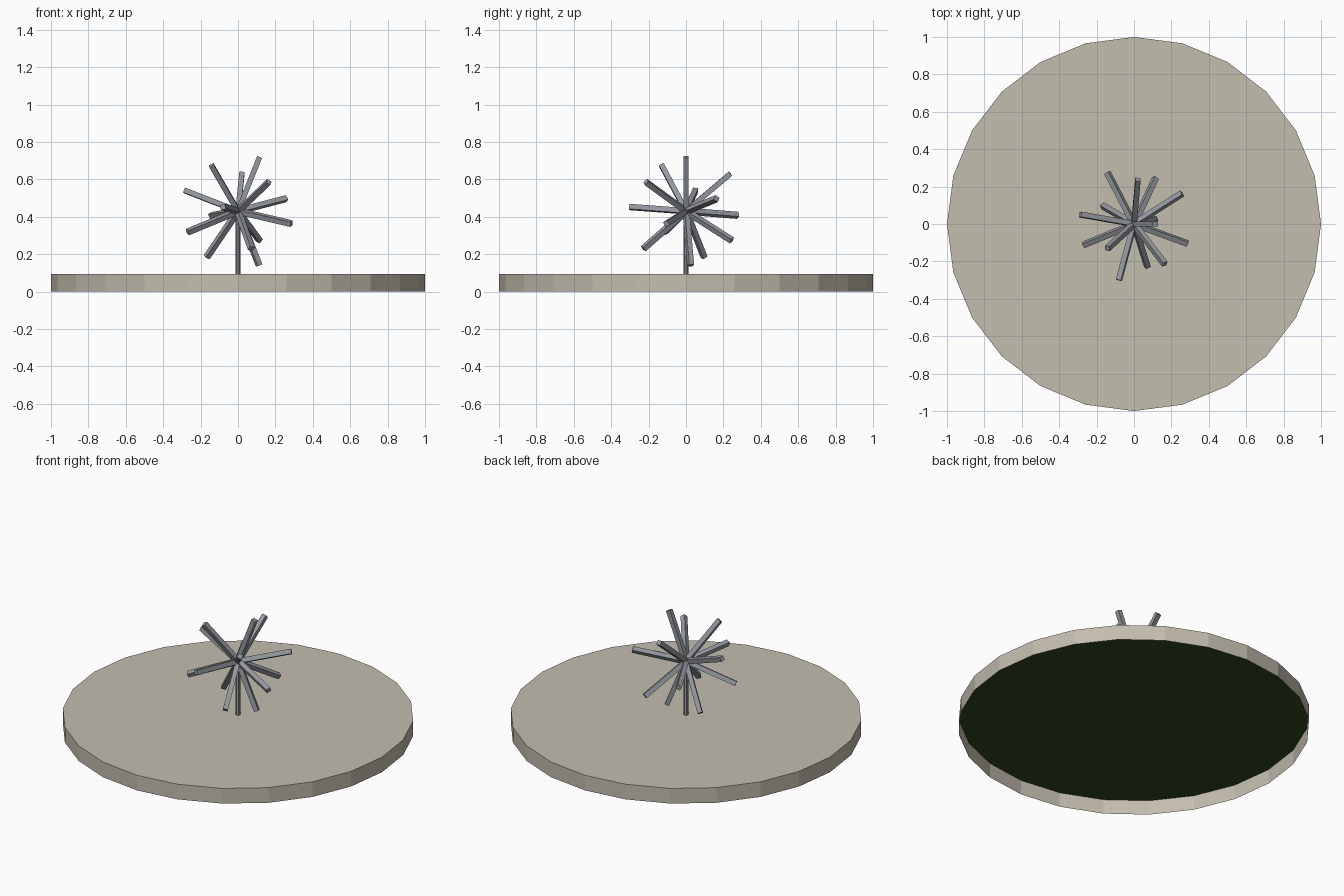
import bpy, bmesh, math
from mathutils import Vector, Matrix

if "Cube" in bpy.data.objects:
    bpy.data.objects.remove(bpy.data.objects["Cube"])

def material(name, rgb):
    m = bpy.data.materials.new(name)
    m.diffuse_color = (*rgb, 1)
    m.use_nodes = True
    m.node_tree.nodes["Principled BSDF"].inputs["Base Color"].default_value = m.diffuse_color
    return m

stone = material("stone", (0.55, 0.51, 0.43))
grass = material("grass", (0.03, 0.06, 0.015))
metal = material("metal", (0.30, 0.32, 0.35))

def add_object(name, bm, mat):
    mesh = bpy.data.meshes.new(name)
    bm.to_mesh(mesh)
    bm.free()
    ob = bpy.data.objects.new(name, mesh)
    ob.data.materials.append(mat)
    bpy.context.collection.objects.link(ob)
    return ob

TOP, SIDES = 0.095, 24
HUB = Vector((0, 0, 0.43))

# Plinth: a 24-sided drum, open underneath
bm = bmesh.new()
bmesh.ops.create_cone(bm, cap_ends=True, segments=SIDES, radius1=1, radius2=1, depth=TOP,
                      matrix=Matrix.Translation((0, 0, TOP / 2)))
bottom = [f for f in bm.faces if f.normal.z < -0.9]
bmesh.ops.delete(bm, geom=bottom, context='FACES_ONLY')
add_object("plinth", bm, stone)

# Green disc just under the plinth top, facing down
bm = bmesh.new()
bmesh.ops.create_circle(bm, cap_ends=True, segments=SIDES, radius=0.998,
                        matrix=Matrix.Translation((0, 0, TOP - 0.005)))
bm.normal_update()
for f in bm.faces:
    if f.normal.z > 0:
        f.normal_flip()
add_object("green_underside", bm, grass)

# Slim pole carrying the burst
bm = bmesh.new()
bmesh.ops.create_cone(bm, cap_ends=True, segments=8, radius1=0.013, radius2=0.013,
                      depth=HUB.z - TOP,
                      matrix=Matrix.Translation((0, 0, (HUB.z + TOP) / 2)))
add_object("pole", bm, metal)

# Burst of square rods spread evenly over a sphere by the golden angle
COUNT, LENGTH, WIDTH = 14, 0.312, 0.028
golden = math.pi * (3 - math.sqrt(5))
for i in range(COUNT):
    z = 1 - (2 * i + 1) / COUNT
    r = math.sqrt(1 - z * z)
    d = Vector((r * math.cos(golden * i), -r * math.sin(golden * i), z))
    turn = Vector((0, 0, 1)).rotation_difference(d).to_matrix().to_4x4()
    bm = bmesh.new()
    bmesh.ops.create_cube(bm, size=1,
                          matrix=Matrix.Translation(HUB + d * LENGTH / 2) @ turn
                          @ Matrix.Diagonal((WIDTH, WIDTH, LENGTH, 1)))
    add_object(f"burst_rod_{i + 1}", bm, metal)
